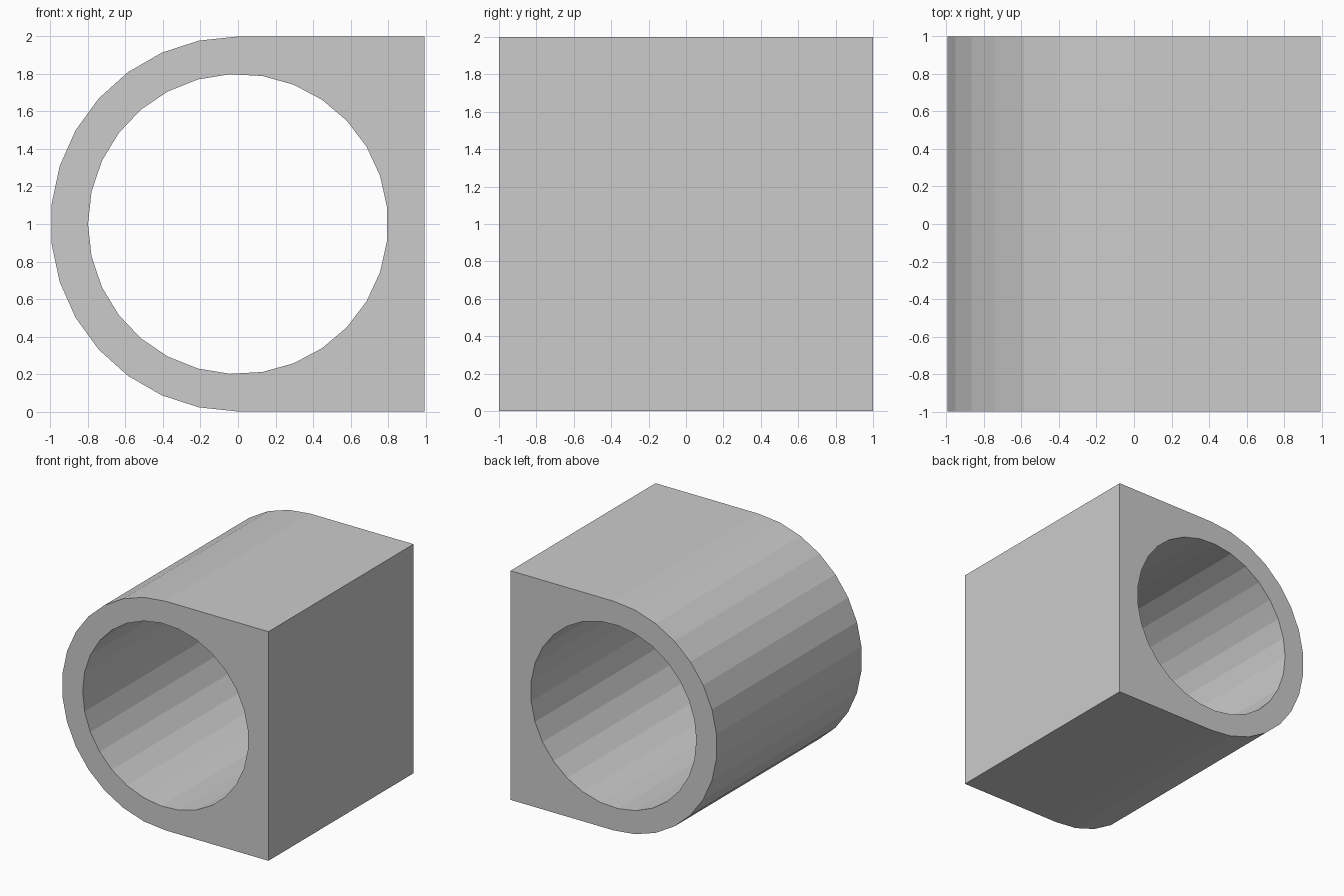
import bpy, bmesh
from math import radians, cos, sin, pi

if "Cube" in bpy.data.objects:
    bpy.data.objects.remove(bpy.data.objects["Cube"])

R_OUT, R_IN, HALF_DEPTH, CZ = 1.0, 0.8, 1.0, 1.0
RIGHT = R_OUT * cos(radians(6))


def arc(radius, start, step, count):
    """Points (x, z) on a circle around the tunnel axis."""
    return [(radius * cos(start + step * i), CZ + radius * sin(start + step * i))
            for i in range(count)]


def add_loop(bm, points):
    verts = [bm.verts.new((x, -HALF_DEPTH, z)) for x, z in points]
    for a, b in zip(verts, verts[1:] + verts[:1]):
        bm.edges.new((a, b))


bm = bmesh.new()
# Outer outline: half round on the left, square on the right
add_loop(bm, arc(R_OUT, pi / 2, pi / 15, 16) + [(RIGHT, 0), (RIGHT, 2 * CZ)])
# Round bore with 29 sides, one vertex pointing left
add_loop(bm, arc(R_IN, pi, 2 * pi / 29, 29))

# Fill the front face around the bore, then extrude to the back
bmesh.ops.triangle_fill(bm, use_beauty=True, edges=bm.edges[:], normal=(0, -1, 0))
result = bmesh.ops.extrude_face_region(bm, geom=bm.faces[:], use_keep_orig=True)
moved = [g for g in result["geom"] if isinstance(g, bmesh.types.BMVert)]
bmesh.ops.translate(bm, verts=moved, vec=(0, 2 * HALF_DEPTH, 0))
bmesh.ops.recalc_face_normals(bm, faces=bm.faces[:])

mesh = bpy.data.meshes.new("bored_block")
bm.to_mesh(mesh)
bm.free()
block = bpy.data.objects.new("bored_block", mesh)
bpy.context.collection.objects.link(block)
